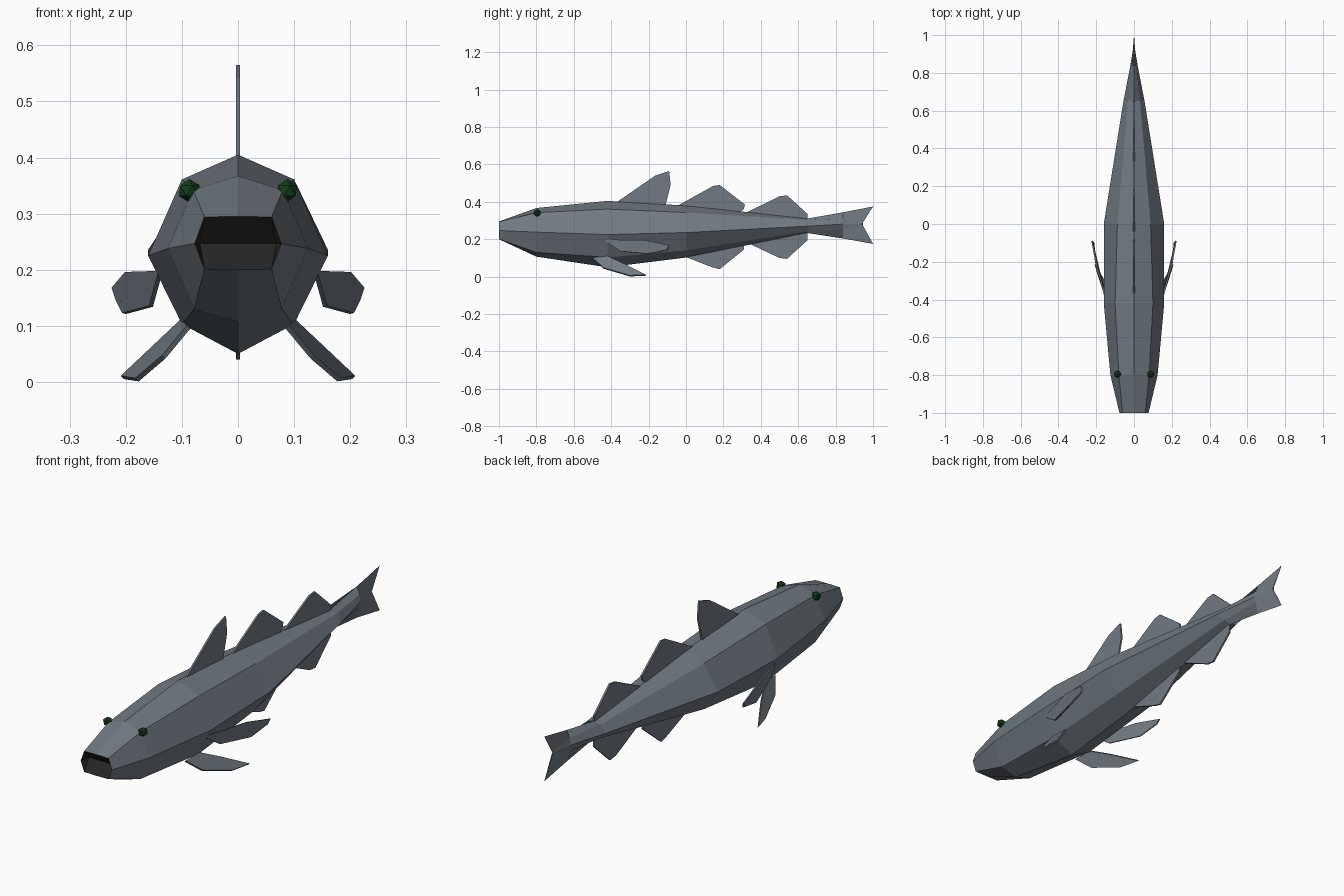
import bpy, bmesh
from mathutils import Vector


def material(name, rgb):
    m = bpy.data.materials.new(name)
    m.diffuse_color = (*rgb, 1)
    return m


GREY = material("slate grey", (0.165, 0.195, 0.225))
DARK = material("mouth black", (0.018, 0.018, 0.018))
GREEN = material("eye green", (0.007, 0.045, 0.010))


def finish(bm, name, mats):
    bmesh.ops.recalc_face_normals(bm, faces=bm.faces)
    me = bpy.data.meshes.new(name)
    bm.to_mesh(me)
    bm.free()
    for m in mats:
        me.materials.append(m)
    ob = bpy.data.objects.new(name, me)
    bpy.context.collection.objects.link(ob)
    return ob


# Body: y, top z, upper (x, z), middle (x, z), lower (x, z), bottom z
sections = [
    (-1.00, 0.295, (0.060, 0.294), (0.077, 0.247), (0.060, 0.201), 0.200),
    (-0.80, 0.367, (0.080, 0.342), (0.125, 0.238), (0.078, 0.130), 0.107),
    (-0.42, 0.405, (0.100, 0.361), (0.160, 0.225), (0.100, 0.103), 0.050),
    (0.00, 0.380, (0.088, 0.343), (0.160, 0.236), (0.090, 0.140), 0.102),
    (0.65, 0.311, (0.032, 0.303), (0.056, 0.270), (0.032, 0.243), 0.233),
    (0.84, 0.344, (0.013, 0.310), (0.019, 0.281), (0.013, 0.255), 0.204),
]
bm = bmesh.new()
rings = []
for y, top, u, m, l, bot in sections:
    pts = [(0, top), u, m, l, (0, bot)] + [(-x, z) for x, z in (l, m, u)]
    rings.append([bm.verts.new((x, y, z)) for x, z in pts])
# Forked tail: the last ring pinches to a thin edge with a notch
tail = [(0, 1, 0.375), (0.002, 0.945, 0.288), (0.002, 0.94, 0.282),
        (0.002, 0.945, 0.276), (0, 1, 0.175)]
tail += [(-x, y, z) for x, y, z in tail[3:0:-1]]
rings.append([bm.verts.new(p) for p in tail])
for a, b in zip(rings, rings[1:]):
    for i in range(8):
        j = (i + 1) % 8
        bm.faces.new((a[i], a[j], b[j], b[i]))
bm.faces.new(rings[-1])
# Mouth: dark wedge-shaped recess in the snout
r = rings[0]
ir, il = [bm.verts.new((s * 0.068, -0.955, 0.247)) for s in (1, -1)]
for f in ((r[7], r[0], r[1], ir, il), (r[3], r[4], r[5], il, ir),
          (r[1], r[2], ir), (r[2], r[3], ir), (r[5], r[6], il), (r[6], r[7], il)):
    bm.faces.new(f).material_index = 1
finish(bm, "body", [GREY, DARK])


def fin(name, pts, thick):
    """Flat plate through the outline points, with the given thickness vector."""
    bm = bmesh.new()
    t = Vector(thick) / 2
    a = [bm.verts.new(Vector(p) + t) for p in pts]
    b = [bm.verts.new(Vector(p) - t) for p in pts]
    bm.faces.new(a)
    bm.faces.new(b[::-1])
    for i in range(len(a)):
        j = (i + 1) % len(a)
        bm.faces.new((a[i], b[i], b[j], a[j]))
    finish(bm, name, [GREY])


# Fins on the centre line, (y, z) outlines
centre_fins = {
    "front_dorsal_fin": [(-0.375, 0.36), (-0.375, 0.395), (-0.165, 0.54), (-0.09, 0.565),
                         (-0.082, 0.49), (-0.105, 0.40), (-0.115, 0.36)],
    "middle_dorsal_fin": [(-0.04, 0.35), (-0.04, 0.382), (0.145, 0.485), (0.18, 0.49),
                          (0.315, 0.385), (0.31, 0.362), (0.27, 0.33)],
    "rear_dorsal_fin": [(0.33, 0.32), (0.33, 0.346), (0.50, 0.43), (0.54, 0.435),
                        (0.65, 0.335), (0.65, 0.312), (0.60, 0.30)],
    "front_anal_fin": [(-0.04, 0.15), (-0.04, 0.12), (0.14, 0.05), (0.18, 0.04),
                       (0.31, 0.145), (0.31, 0.165), (0.27, 0.19)],
    "rear_anal_fin": [(0.33, 0.21), (0.33, 0.18), (0.50, 0.10), (0.54, 0.095),
                      (0.65, 0.195), (0.65, 0.235), (0.60, 0.25)],
}
for name, outline in centre_fins.items():
    fin(name, [(0, y, z) for y, z in outline], (0.008, 0, 0))

# Paired fins and eyes
pectoral = [(0.138, -0.44, 0.197), (0.198, -0.22, 0.195), (0.222, -0.09, 0.167),
            (0.214, -0.10, 0.143), (0.203, -0.20, 0.122), (0.155, -0.35, 0.135)]
pelvic = [(0.088, -0.50, 0.098), (0.100, -0.42, 0.108), (0.140, -0.33, 0.066),
          (0.206, -0.215, 0.008), (0.180, -0.30, 0.004), (0.132, -0.44, 0.045)]
for side, s in (("right", 1), ("left", -1)):
    fin(side + "_pectoral_fin", [(s * x, y, z) for x, y, z in pectoral], (s * 0.007, -0.003, 0.002))
    fin(side + "_pelvic_fin", [(s * x, y, z) for x, y, z in pelvic], (s * 0.006, 0, 0.006))
    bm = bmesh.new()
    bmesh.ops.create_icosphere(bm, subdivisions=1, radius=0.021)
    eye = finish(bm, side + "_eye", [GREEN])
    eye.location = (s * 0.087, -0.795, 0.341)
